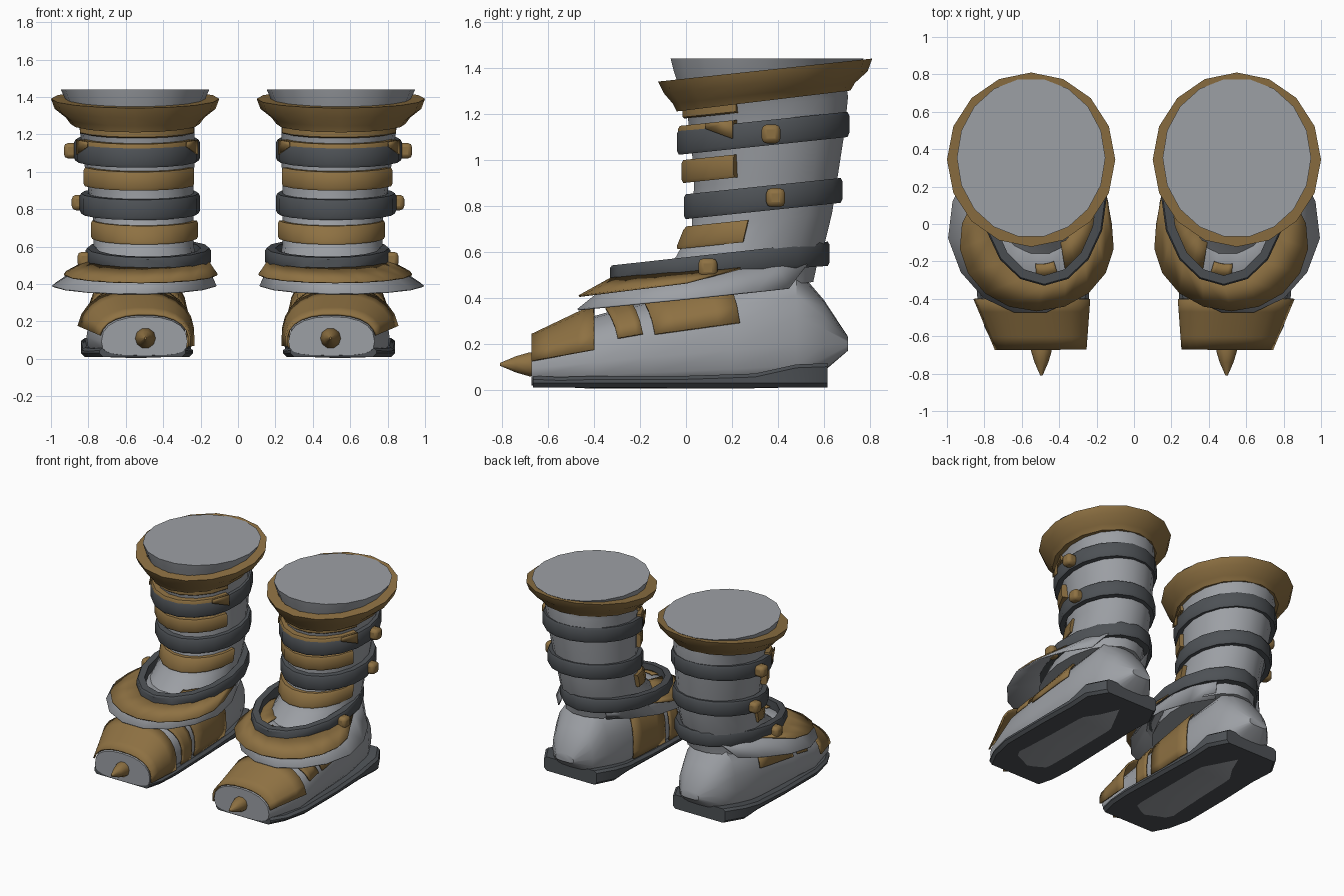
import bpy, bmesh, math
from mathutils import Vector

if "Cube" in bpy.data.objects:
    bpy.data.objects.remove(bpy.data.objects["Cube"])


def material(name, rgb):
    m = bpy.data.materials.new(name)
    m.diffuse_color = (*rgb, 1)
    m.use_nodes = True
    m.node_tree.nodes["Principled BSDF"].inputs["Base Color"].default_value = m.diffuse_color
    return m


GREY = material("pale grey hide", (0.335, 0.35, 0.375))
GOLD = material("tan leather", (0.27, 0.165, 0.055))
DARK = material("dark rubber", (0.075, 0.083, 0.092))


def finish(bm, name, mat, angle=35, solid=0, bevel=0):
    """Turn a bmesh into an object mirrored onto the other boot."""
    bmesh.ops.recalc_face_normals(bm, faces=bm.faces)
    me = bpy.data.meshes.new(name)
    bm.to_mesh(me)
    bm.free()
    me.materials.append(mat)
    ob = bpy.data.objects.new(name, me)
    bpy.context.collection.objects.link(ob)
    bpy.ops.object.select_all(action='DESELECT')
    ob.select_set(True)
    bpy.context.view_layer.objects.active = ob
    bpy.ops.object.shade_smooth_by_angle(angle=math.radians(angle))
    if solid:
        s = ob.modifiers.new("thickness", 'SOLIDIFY')
        s.thickness, s.offset = solid, 0
    if bevel:
        b = ob.modifiers.new("bevel", 'BEVEL')
        b.width, b.segments = bevel, 2
    ob.modifiers.new("other_boot", 'MIRROR').use_mirror_merge = False
    return ob


def loft(name, mat, rings, round_=True, tube=False, cap=False, **kw):
    """Skin rings of points; round_ closes each ring, tube joins last to first."""
    bm = bmesh.new()
    vs = [[bm.verts.new(p) for p in r] for r in rings]
    n, m = len(vs[0]), len(vs)
    for i in range(m if tube else m - 1):
        a, b = vs[i], vs[(i + 1) % m]
        for j in range(n if round_ else n - 1):
            k = (j + 1) % n
            bm.faces.new((a[j], a[k], b[k], b[j]))
    if cap:
        bm.faces.new(vs[0])
        bm.faces.new(vs[-1])
    if tube and not round_:
        bm.faces.new([r[0] for r in vs])
        bm.faces.new([r[-1] for r in vs])
    return finish(bm, name, mat, **kw)


def oval(cx, rx, yf, yb, z, slope=0.105, a0=0, a1=360, n=18):
    """Tilted ellipse, or an arc of one, from front yf to back yb."""
    full = a1 - a0 == 360
    pts = []
    for i in range(n):
        t = math.radians(a0 + (a1 - a0) * i / (n if full else n - 1))
        y = (yf + yb) / 2 + (yb - yf) / 2 * math.sin(t)
        pts.append(Vector((cx + rx * math.cos(t), y, z + slope * y)))
    return pts


def belt(name, mat, cx, rx, yf, yb, z0, z1, th=0.045, a0=0, a1=360, n=18,
         s0=0.105, s1=0.105, lean=0):
    """Flat band with rounded outer edges, thickness th inwards."""
    rows = []
    for d, f in ((th, 0), (0.008, 0), (0, 0.15), (0, 0.85), (0.008, 1), (th, 1)):
        rows.append(oval(cx, rx - d, yf + d + lean * f, yb - d,
                         z0 + (z1 - z0) * f, s0 + (s1 - s0) * f, a0, a1, n))
    return loft(name, mat, rows, round_=(a1 - a0 == 360), tube=True)


# ---- foot: stations of y, left x, right x, bottom z, top z
STATIONS = [(-0.672, 0.27, 0.73, 0.018, 0.225), (-0.40, 0.285, 0.81, 0.004, 0.32),
            (-0.15, 0.28, 0.80, 0.004, 0.39), (0.20, 0.28, 0.79, 0.004, 0.47),
            (0.48, 0.31, 0.76, 0.01, 0.53), (0.60, 0.36, 0.70, 0.08, 0.39),
            (0.705, 0.45, 0.60, 0.17, 0.23)]


def foot_point(y, deg, off=0.0):
    for s, e in zip(STATIONS, STATIONS[1:]):
        if y <= e[0]:
            break
    f = (y - s[0]) / (e[0] - s[0])
    xl, xr, zb, zt = (s[i] + (e[i] - s[i]) * f for i in range(1, 5))
    zc = zb + 0.36 * (zt - zb)
    c, q = math.cos(math.radians(deg)), math.sin(math.radians(deg))
    p = 0.85 if q > 0 else 0.6
    x = (xl + xr) / 2 + ((xr - xl) / 2 + off) * math.copysign(abs(c) ** p, c)
    h = (zt - zc if q > 0 else zc - zb) + off
    return Vector((x, y, zc + h * math.copysign(abs(q) ** p, q)))


loft("foot", GREY, [[foot_point(s[0], i * 18) for i in range(20)]
                    for s in STATIONS], cap=True, angle=40)


def foot_plate(name, y0, y1, d0, d1, o0, o1, shear=0.0):
    """Leather sheet hugging the foot; shear drags its lower edges back."""
    rows = []
    for i in range(5):
        f = i / 4
        row = []
        for j in range(13):
            t = d0 + (d1 - d0) * j / 12
            y = y0 + (y1 - y0) * f + shear * abs(math.cos(math.radians(t))) ** 2
            row.append(foot_point(y, t, o0 + (o1 - o0) * f))
        rows.append(row)
    loft(name, GOLD, rows, round_=False, solid=0.012)


foot_plate("toe_cap", -0.67, -0.40, 10, 188, 0.012, 0.047)
foot_plate("instep_strip", -0.35, -0.24, 20, 200, 0.018, 0.018, 0.06)
foot_plate("instep_plate", -0.19, 0.18, 18, 200, 0.014, 0.014, 0.06)

# ---- sole: stations of y, left x, right x, top z
rows = []
for y, xl, xr, zt in [(-0.665, 0.28, 0.74, 0.06), (-0.55, 0.25, 0.80, 0.055),
                      (-0.38, 0.24, 0.84, 0.06), (0.0, 0.25, 0.84, 0.06),
                      (0.30, 0.26, 0.83, 0.07), (0.48, 0.25, 0.84, 0.11),
                      (0.615, 0.32, 0.76, 0.115)]:
    rows.append([(xl + 0.02, y, 0.01), (xr - 0.02, y, 0.01), (xr, y, 0.03),
                 (xr, y, zt - 0.015), (xr - 0.02, y, zt),
                 (xl + 0.02, y, zt), (xl, y, zt - 0.015), (xl, y, 0.03)])
loft("sole", DARK, rows, cap=True)

# ---- toe spike
spike = [(0.05, -0.64), (0.055, -0.68), (0.037, -0.74), (0.006, -0.81)]
loft("toe_spike", GOLD, [[(0.495 + r * math.cos(i * math.pi / 5), y,
                           0.11 + r * math.sin(i * math.pi / 5))
                          for i in range(10)] for r, y in spike], cap=True)

# ---- leg shaft and flat top
shaft = [(0.51, 0.29, -0.30, 0.56, 0.41), (0.50, 0.28, -0.22, 0.575, 0.48),
         (0.505, 0.268, -0.05, 0.61, 0.58), (0.505, 0.268, 0.02, 0.64, 0.70),
         (0.52, 0.283, 0.03, 0.668, 0.88), (0.53, 0.298, 0.02, 0.695, 1.05),
         (0.54, 0.308, 0.0, 0.71, 1.20)]
rows = [oval(*s) for s in shaft]
rows += [oval(0.55, 0.34, -0.03, 0.70, 1.30, 0.06),
         oval(0.55, 0.38, -0.06, 0.75, 1.39, 0.03),
         oval(0.55, 0.397, -0.073, 0.78, 1.44, 0)]
loft("leg_shaft", GREY, rows, cap=True)

# ---- flared collar
collar = [(0.55, 0.30, 0.0, 0.66, 1.215, 0.12), (0.55, 0.345, -0.04, 0.715, 1.215, 0.12),
          (0.55, 0.37, -0.057, 0.735, 1.25, 0.115), (0.55, 0.43, -0.095, 0.79, 1.298, 0.11),
          (0.55, 0.45, -0.122, 0.81, 1.353, 0.1075), (0.55, 0.37, -0.05, 0.745, 1.353, 0.1075)]
loft("collar", GOLD, [oval(*c, n=16) for c in collar], tube=True)

# ---- dark straps
belt("upper_strap", DARK, 0.54, 0.338, -0.045, 0.716, 1.025, 1.135)
belt("middle_strap", DARK, 0.525, 0.322, -0.015, 0.686, 0.742, 0.85)
belt("ankle_strap", DARK, 0.48, 0.335, -0.33, 0.625, 0.495, 0.576, th=0.055,
     n=16, s0=0.07, s1=0.11)

# ---- shin plates across the front of the leg
arc = dict(a0=200, a1=340, n=8, th=0.05)
belt("collar_plate", GOLD, 0.54, 0.325, -0.02, 0.70, 1.18, 1.225, **arc)
belt("upper_shin_plate", GOLD, 0.54, 0.335, -0.04, 0.71, 1.07, 1.150, **arc)
belt("middle_shin_plate", GOLD, 0.53, 0.315, -0.025, 0.68, 0.90, 1.0, **arc)
arc.update(a0=188, a1=352, n=10)
belt("lower_shin_plate", GOLD, 0.50, 0.29, -0.05, 0.64, 0.615, 0.71, lean=0.04, **arc)

# ---- upper shin plate corners lapping over the strap on both sides
for name, side, cx in (("outer_lap", -1, 0.54), ("inner_lap", 1, 0.54)):
    def lap_point(deg, z):
        t = math.radians(deg if side < 0 else 540 - deg)
        y = 0.335 + 0.386 * math.sin(t)
        return Vector((cx + 0.344 * math.cos(t), y, z + 0.105 * y))
    loft(name, GOLD, [[lap_point(320, 1.125), lap_point(340, 1.07)],
                      [lap_point(320, 1.15), lap_point(340, 1.15)]],
         round_=False, solid=0.006)

# ---- flared skirts around the ankle, the hide one closing in to the shin
hem = oval(0.555, 0.447, -0.48, 0.54, 0.395, 0.1, 125, 415, 14)
for p in hem:
    p.x = 0.555 + (p.x - 0.555) * (1 - 0.5 * max(p.y, 0))
loft("hide_skirt", GREY, [
    oval(0.505, 0.24, -0.02, 0.58, 0.51, 0.08, 125, 415, 14),
    oval(0.49, 0.32, -0.32, 0.61, 0.50, 0.08, 125, 415, 14), hem],
    round_=False, solid=0.008)
loft("leather_skirt", GOLD, [
    oval(0.48, 0.322, -0.32, 0.60, 0.513, 0.08, 165, 375, 11),
    oval(0.52, 0.412, -0.465, 0.28, 0.465, 0.125, 165, 375, 11)],
    round_=False, solid=0.008)

# ---- leather lining patches inside the ankle strap
for name, a0, a1, inner in (("lining_patch_side", 190, 246, -0.12),
                            ("lining_patch_front", 254, 276, -0.215)):
    loft(name, GOLD, [
        oval(0.49, 0.30, -0.285, 0.59, 0.515, 0.08, a0, a1, 6),
        oval(0.50, 0.26, inner, 0.59, 0.524, 0.08, a0, a1, 6)],
        round_=False, solid=0.008)

# ---- strap buckles on the outer side
for name, c in (("upper_buckle", (0.89, 0.37, 1.112)),
                ("middle_buckle", (0.848, 0.39, 0.835)),
                ("ankle_buckle", (0.817, 0.095, 0.53))):
    bm = bmesh.new()
    bmesh.ops.create_cube(bm, size=0.082)
    bmesh.ops.translate(bm, verts=bm.verts, vec=c)
    finish(bm, name, GOLD, bevel=0.022)
